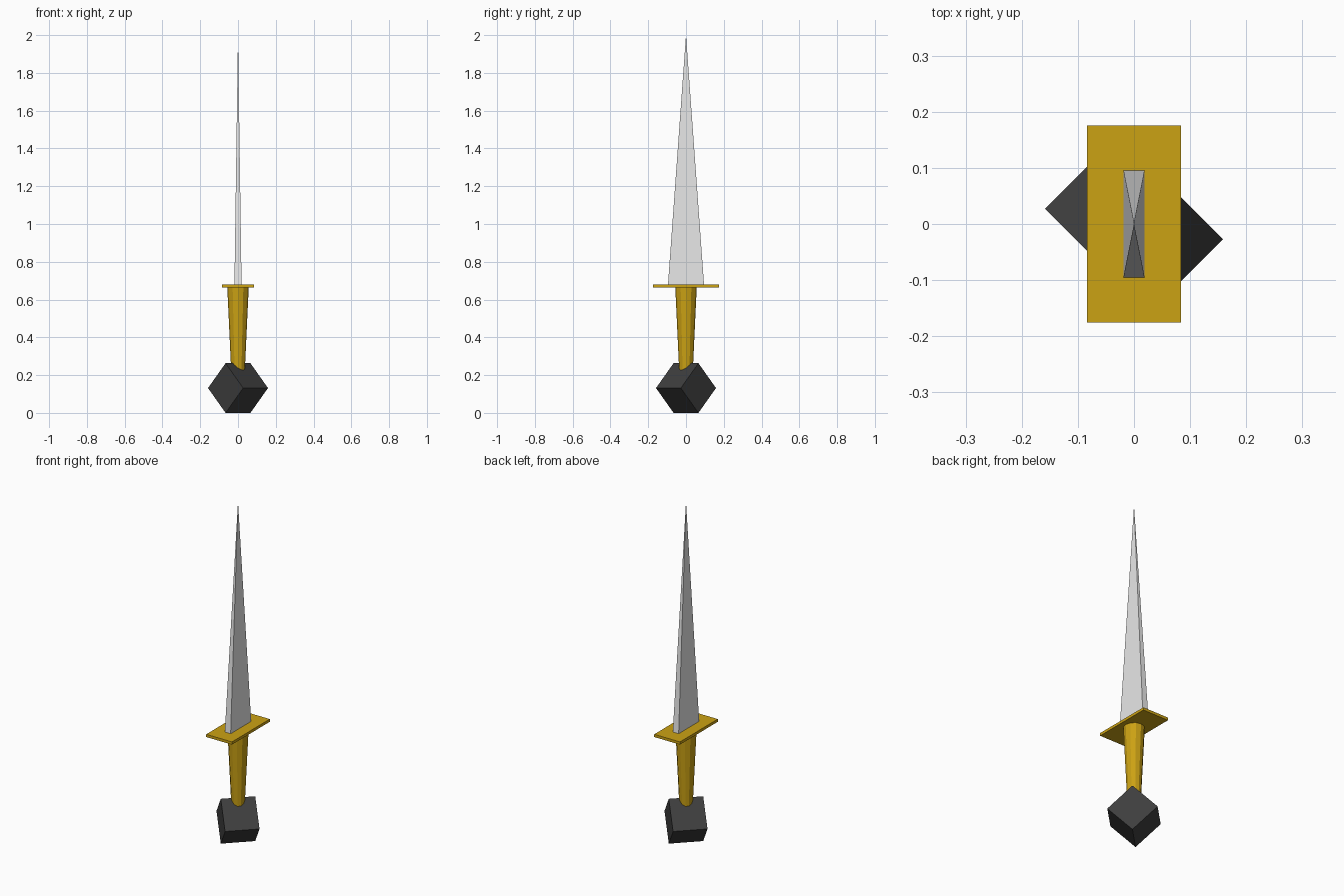
import bpy, math
from mathutils import Matrix

default = bpy.data.objects.get("Cube")
if default:
    bpy.data.objects.remove(default, do_unlink=True)


def material(name, rgb):
    mat = bpy.data.materials.new(name)
    mat.use_nodes = True
    mat.diffuse_color = (*rgb, 1)
    mat.node_tree.nodes["Principled BSDF"].inputs["Base Color"].default_value = (*rgb, 1)
    return mat


steel = material("pale steel", (0.8, 0.8, 0.8))
gold = material("dark gold", (0.6, 0.36, 0.007))
iron = material("black iron", (0.048, 0.048, 0.048))


def finish(name, mat, matrix):
    """Name the newest primitive, bake its transform and colour it."""
    obj = bpy.context.object
    obj.name = obj.data.name = name
    obj.data.transform(matrix)
    obj.data.materials.append(mat)
    return obj


def place(z, x_size=1, y_size=1, z_size=1):
    return Matrix.Translation((0, 0, z)) @ Matrix.Diagonal((x_size, y_size, z_size, 1))


# Pommel: a cube balanced on one edge and turned diagonally
side = 0.186
bpy.ops.mesh.primitive_cube_add(size=side)
turn = Matrix.Rotation(math.pi / 4, 4, "Z") @ Matrix.Rotation(math.pi / 4, 4, "X")
finish("pommel", iron, place(side / math.sqrt(2)) @ turn)

# Grip: faceted taper, wider towards the guard
grip_bottom, grip_top = 0.2, 0.67
bpy.ops.mesh.primitive_cone_add(vertices=12, radius1=0.035, radius2=0.057,
                                depth=grip_top - grip_bottom)
finish("grip", gold, place((grip_bottom + grip_top) / 2))

# Guard: thin plate
bpy.ops.mesh.primitive_cube_add(size=1)
finish("guard", gold, place(0.671, 0.167, 0.351, 0.016))

# Blade: slim four-sided spike rising from the guard
blade_base, blade_tip = 0.67, 2.0
bpy.ops.mesh.primitive_cone_add(vertices=4, radius1=math.sqrt(0.5), radius2=0, depth=1)
finish("blade", steel, place((blade_base + blade_tip) / 2, 0.038, 0.192, blade_tip - blade_base)
       @ Matrix.Rotation(math.pi / 4, 4, "Z"))
